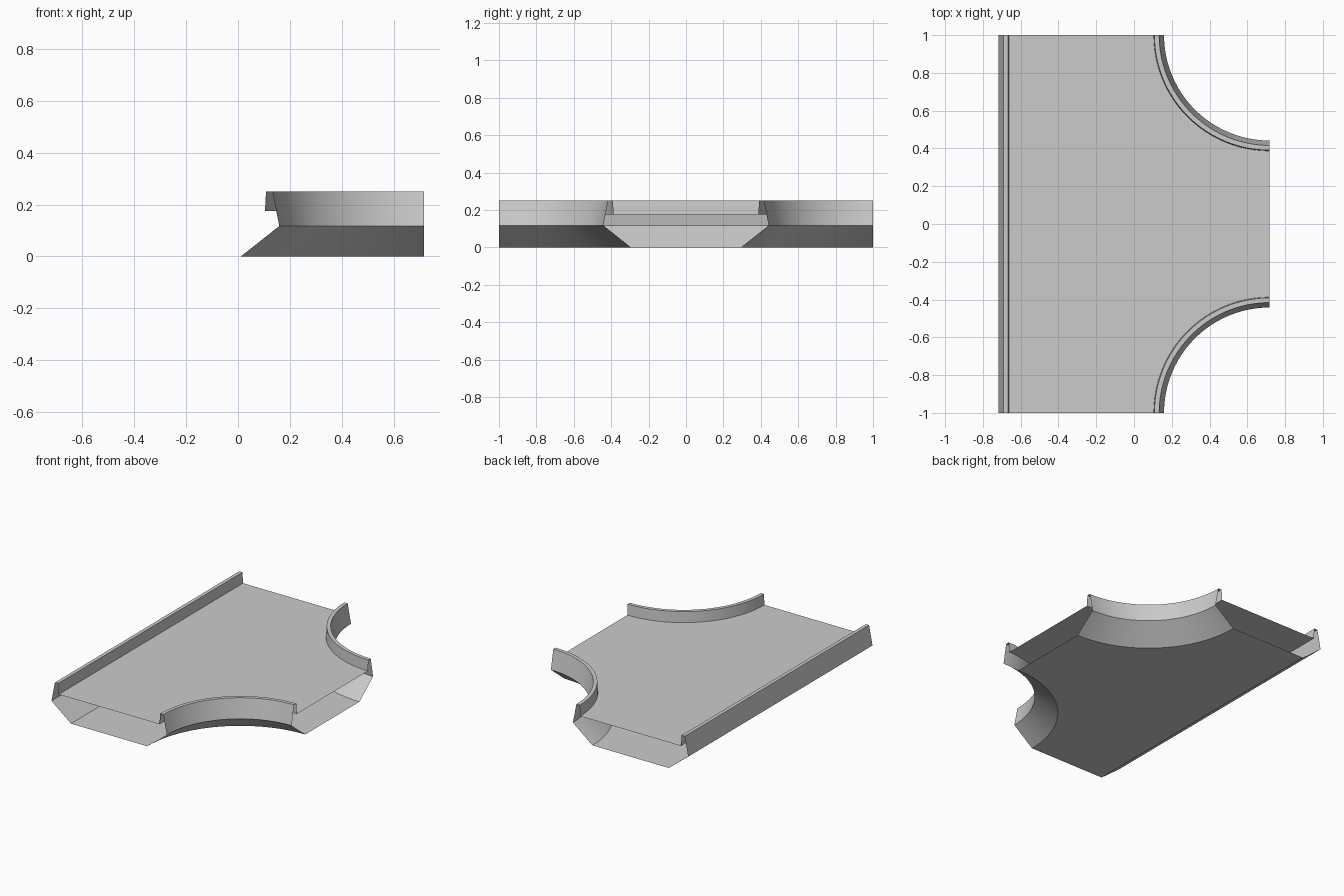
import bpy, bmesh
from math import sin, cos, pi, radians

if "Cube" in bpy.data.objects:
    bpy.data.objects.remove(bpy.data.objects["Cube"])

X, Y, R, SEG = 0.717, 1.0, 0.558, 24
# Side cross-section: (inset from outer edge, height), underside to deck
PROFILE = [(0.148, 0), (0, 0.117), (0.026, 0.25), (0.051, 0.25), (0.055, 0.176)]


def runs(inset):
    """Counter-clockwise edge runs of the T junction: straight side, two corner arcs."""
    r = R + inset
    straight = [(-X + inset, Y), (-X + inset, -Y)]
    arc = [(X - r * cos(a), -Y + r * sin(a)) for a in
           (pi / 2 * i / SEG for i in range(SEG + 1))]
    mirrored = [(x, -y) for x, y in reversed(arc)]
    return [straight, arc, mirrored]


def make(name, build):
    bm = bmesh.new()
    build(bm)
    me = bpy.data.meshes.new(name)
    bm.to_mesh(me)
    bm.free()
    ob = bpy.data.objects.new(name, me)
    bpy.context.collection.objects.link(ob)
    bpy.ops.object.select_all(action='DESELECT')
    ob.select_set(True)
    bpy.context.view_layer.objects.active = ob
    bpy.ops.object.shade_smooth_by_angle(angle=radians(20))
    return ob


def side(index):
    def build(bm):
        rows = [[bm.verts.new((x, y, z)) for x, y in runs(d)[index]] for d, z in PROFILE]
        for a, b in zip(rows, rows[1:]):
            for i in range(len(a) - 1):
                bm.faces.new((a[i], a[i + 1], b[i + 1], b[i]))
    return build


def plate(level, up):
    def build(bm):
        d, z = PROFILE[level]
        pts = [p for run in runs(d) for p in run]
        f = bm.faces.new([bm.verts.new((x, y, z)) for x, y in pts])
        f.normal_update()
        if (f.normal.z > 0) != up:
            f.normal_flip()
        bmesh.ops.triangulate(bm, faces=[f])
    return build


# Parapets with sloped undersides; road ends stay open
for i, name in enumerate(("straight_parapet", "front_curved_parapet", "back_curved_parapet")):
    make(name, side(i))

# Road surface and bottom plate
make("road_deck", plate(-1, True))
make("underside", plate(0, False))
